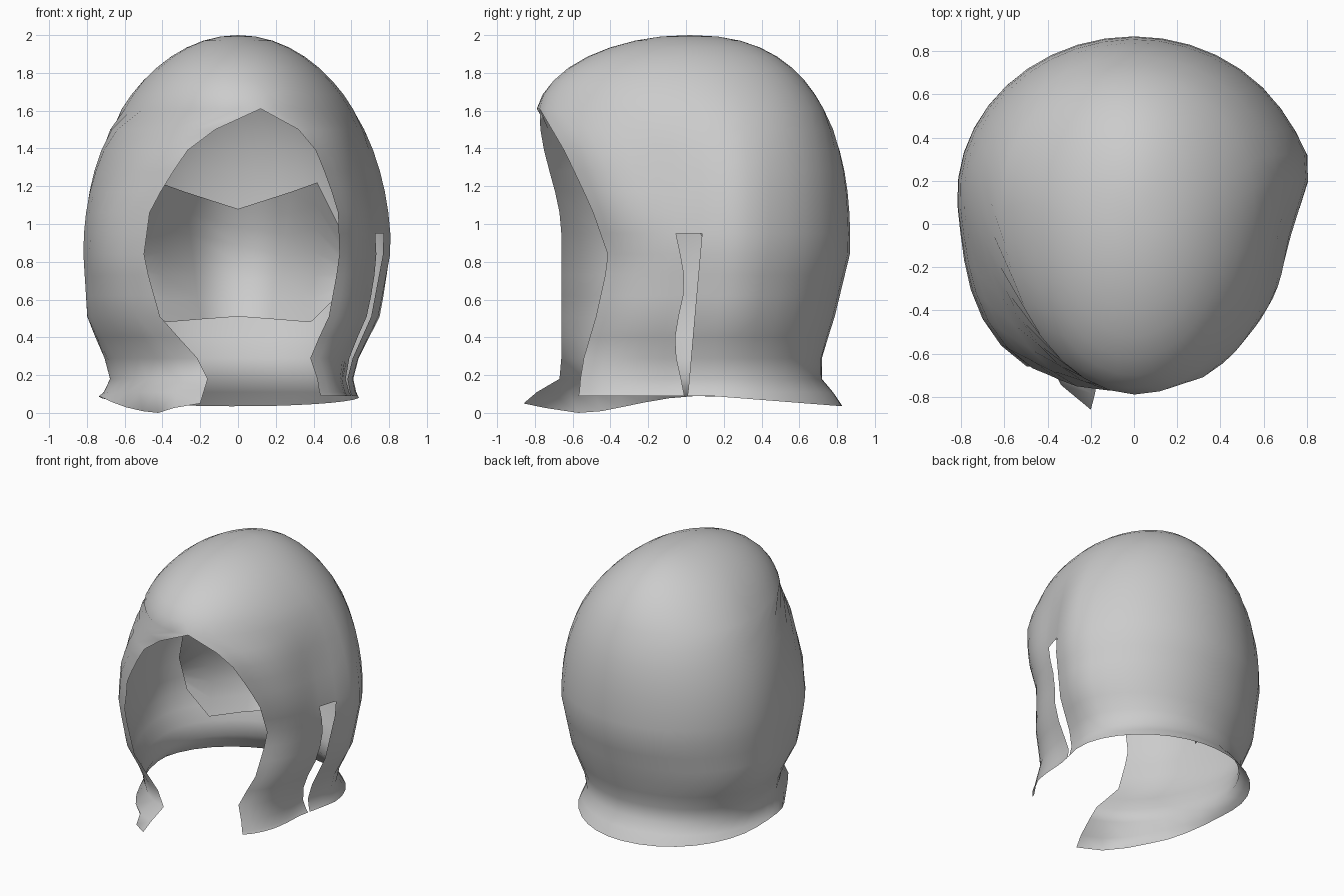
import bpy, bmesh, math
from mathutils import Vector

if "Cube" in bpy.data.objects:
    bpy.data.objects.remove(bpy.data.objects["Cube"])

grey = bpy.data.materials.new("soft_grey")
grey.diffuse_color = (0.6, 0.6, 0.6, 1)
grey.use_nodes = True
grey.node_tree.nodes["Principled BSDF"].inputs["Base Color"].default_value = grey.diffuse_color

# Neck and hem: height, left, right, back extents
NECK = [(.05, .74, .66, .83), (.18, .68, .63, .72), (.3, .71, .66, .72),
        (.5, .80, .755, .785), (.85, .82, .815, .87)]
# Face opening: height, right edge x, right edge y, left edge x
RIM = [(.05, .44, -.57, -.20), (.18, .42, -.56, -.16), (.3, .38, -.54, -.22),
       (.5, .48, -.48, -.41), (.82, .54, -.41, -.50), (1.08, .53, -.50, -.465),
       (1.38, .42, -.64, -.28), (1.5, .32, -.71, -.12), (1.61, .12, -.775, .12)]
FRONT_SEGS, BACK_SEGS = 8, 26
SLIT_TOP, OPENING_TOP = .95, 1.61


def smooth(t):
    t = max(0.0, min(1.0, t))
    return t * t * (3 - 2 * t)


def lookup(table, z):
    """Linear reading of a table keyed by height."""
    for p, q in zip(table, table[1:]):
        if z <= q[0]:
            f = (z - p[0]) / (q[0] - p[0])
            return [a + (b - a) * f for a, b in zip(p[1:], q[1:])]
    return list(table[-1][1:])


def dome(z, base, power):
    """Rounded falloff from 1 at the base height to 0 at the crown."""
    t = max(0.0, (z - base) / (2 - base))
    return (1 - t ** power) ** (1 / power)


def ring(z):
    """One level, swept from the right rim round the back to the left rim."""
    xl, xr, yb = lookup(NECK, z)
    xl *= dome(z, .85, 2)
    xr *= dome(z, .85, 2)
    yb *= dome(z, .85, 2.5)
    yf = -(.66 + .115 * smooth((z - .95) / .62)) * dome(z, 1.6, 1.9)
    c = .13 * smooth((2 - z) / .5)
    if z <= OPENING_TOP:
        rx, ry, lx = lookup(RIM, z)
        ly = yf - .2 * smooth((.2 - z) / .15)
    else:
        rx = lx = .12 * smooth((1.8 - z) / .19)
        ry = ly = yf

    def polar(x, y):
        u = x / (xr if x > 0 else xl)
        v = (y - c) / ((yb - c) if y > c else (c - yf))
        return math.atan2(v, u), math.hypot(u, v)

    a0, r0 = polar(rx, ry)
    a1, r1 = polar(lx, ly)
    if a1 < math.pi / 2:
        a1 += 2 * math.pi
    if z >= OPENING_TOP - .001:  # closed above the face
        a1, r1 = a0 + 2 * math.pi, r0
    # Slit edges wave slightly and meet at the hem
    t = min(1, (z - .05) / (SLIT_TOP - .05))
    sf = -.19 - .07 * math.sin(1.4 * math.pi * t) ** 2
    sb = -.17 + .11 * t
    angles = [a0 + (sf - a0) * k / FRONT_SEGS for k in range(FRONT_SEGS + 1)]
    angles += [sb + (a1 - sb) * k / BACK_SEGS for k in range(BACK_SEGS + 1)]
    ease = .5 if z < .1 else .9
    pts = []
    for a in angles:
        r = 1 + (r0 - 1) * smooth(1 - (a - a0) / .7) + (r1 - 1) * smooth(1 - (a1 - a) / ease)
        # Flattened right flank with a fuller corner behind it
        flank = smooth((1.7 - z) / .5)
        r -= .075 * math.exp(-((a + .25) / .33) ** 2) * flank
        r += .03 * math.exp(-((a - .2) / .18) ** 2) * flank * smooth((z - .2) / .4)
        x, y = r * math.cos(a), r * math.sin(a)
        x *= xr if x > 0 else xl
        y = c + y * ((yb - c) if y > 0 else (c - yf))
        h = z
        if z < .06:  # uneven hem
            h = .09 - .055 * max(0, math.sin(a)) - .09 * smooth((a - 3.2) / .95)
            h += .05 * smooth((a - 4.15) / .33)
        pts.append(Vector((x, y, h)))
    return pts


def finish(name, bm):
    bmesh.ops.remove_doubles(bm, verts=bm.verts, dist=.0005)
    me = bpy.data.meshes.new(name)
    bm.to_mesh(me)
    bm.free()
    ob = bpy.data.objects.new(name, me)
    bpy.context.collection.objects.link(ob)
    me.materials.append(grey)
    for p in me.polygons:
        p.use_smooth = True
    return ob


# Levels: hem, neck, slit, opening, then crown with shrinking steps
levels = [.05, .11, .18] + [.18 + .11 * k for k in range(1, 7)] + [SLIT_TOP]
levels += [SLIT_TOP + .11 * k for k in range(1, 6)] + [OPENING_TOP]
levels += [OPENING_TOP + .39 * math.sin(math.pi / 2 * k / 8) for k in range(1, 8)]

# Outer shell with face opening and side slit
bm = bmesh.new()
grid = [[bm.verts.new(p) for p in ring(z)] for z in levels]
for i in range(len(grid) - 1):
    for k in range(len(grid[0]) - 1):
        if k == FRONT_SEGS and levels[i] < SLIT_TOP - .01:
            continue
        bm.faces.new((grid[i][k], grid[i][k + 1], grid[i + 1][k + 1], grid[i + 1][k]))
crown = bm.verts.new((0, .02, 2))
for k in range(len(grid[0]) - 1):
    bm.faces.new((grid[-1][k], grid[-1][k + 1], crown))
finish("hood_shell", bm)

# Inner lining bowl: lower point, upper point and backward bulge per column
half = [((.56, .18, .65), (.57, .10, .92), 0), ((.385, .20, .48), (.42, -.06, 1.22), .16),
        ((.20, .39, .495), (.28, .32, 1.17), .12)]
cols = half + [((0, .52, .51), (0, .62, 1.08), .08)]
cols += [((-p[0], *p[1:]), (-q[0], *q[1:]), b) for p, q, b in half[::-1]]
bm = bmesh.new()
lining = []
for p, q, b in cols:
    steps = [Vector(p).lerp(Vector(q), k / 6) for k in range(7)]
    lining.append([bm.verts.new(v + Vector((0, b * math.sin(math.pi * k / 6), 0)))
                   for k, v in enumerate(steps)])
for p, q in zip(lining, lining[1:]):
    for k in range(6):
        bm.faces.new((p[k], p[k + 1], q[k + 1], q[k]))
finish("inner_lining", bm)
